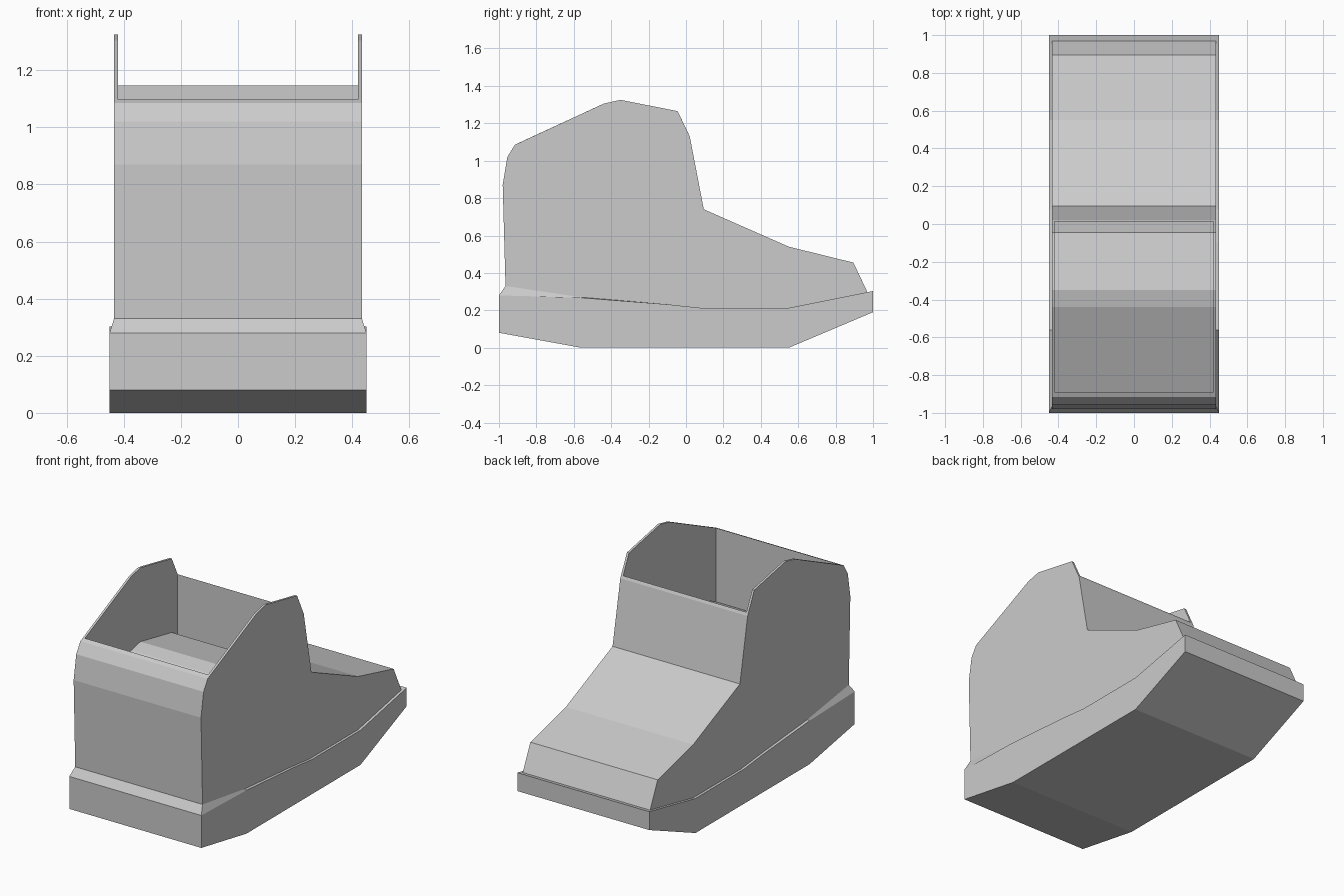
import bpy, bmesh

if "Cube" in bpy.data.objects:
    bpy.data.objects.remove(bpy.data.objects["Cube"])

SOLE_W, UPPER_W, OPEN_W, DEPTH = 0.45, 0.434, 0.42, 0.455

# sole stations: outer y, bottom z, rim z, inner y, inner z
STATIONS = [(-1.0, 0.08, 0.28, -0.965, 0.33),
            (-0.56, 0.0, 0.267, -0.56, 0.27),
            (-0.10, 0.0, 0.232, -0.10, 0.232),
            (0.08, 0.0, 0.213, 0.08, 0.213),
            (0.55, 0.0, 0.213, 0.55, 0.213),
            (1.0, 0.19, 0.303, 0.97, 0.297)]

# side outline (y, z) of the upper, in order from heel to toe
HEEL = [(-0.98, 0.87), (-0.955, 1.02), (-0.915, 1.085)]
COLLAR = [(-0.44, 1.305), (-0.35, 1.325), (-0.045, 1.265)]
TOE = [(0.02, 1.13), (0.095, 0.74), (0.55, 0.54), (0.895, 0.455)]


def finish(name, bm):
    bmesh.ops.recalc_face_normals(bm, faces=bm.faces)
    mesh = bpy.data.meshes.new(name)
    bm.to_mesh(mesh)
    bm.free()
    obj = bpy.data.objects.new(name, mesh)
    bpy.context.collection.objects.link(obj)
    return obj


def row(bm, pts, x, dz=0.0):
    return [bm.verts.new((x, y, z + dz)) for y, z in pts]


def strip(bm, a, b):
    for i in range(len(a) - 1):
        bm.faces.new((a[i], a[i + 1], b[i + 1], b[i]))


# sole: tray with a narrow rim that rises into a bevel at the heel
bm = bmesh.new()
sides = []
for s in (-1, 1):
    bottom = row(bm, [(t[0], t[1]) for t in STATIONS], s * SOLE_W)
    rim = row(bm, [(t[0], t[2]) for t in STATIONS], s * SOLE_W)
    inner = row(bm, [(t[3], t[4]) for t in STATIONS], s * UPPER_W)
    strip(bm, bottom, rim)
    strip(bm, rim, inner)
    sides.append((bottom, rim, inner))
(lb, lr, li), (rb, rr, ri) = sides
strip(bm, lb, rb)
for k in (0, -1):
    bm.faces.new((lb[k], rb[k], rr[k], lr[k]))
    bm.faces.new((lr[k], rr[k], ri[k], li[k]))
finish("sole", bm)

# upper: two flat sides, heel and toe strips, thin collar and sunken insole
base = [(t[3], t[4]) for t in STATIONS]
outline = [base[0]] + HEEL + COLLAR + TOE + [base[-1]]
opening = [(-0.89, 1.097)] + COLLAR + [(0.012, 1.147)]
first = len(HEEL)
last = first + len(opening) - 1

bm = bmesh.new()
sides = []
for s in (-1, 1):
    outer = row(bm, outline, s * UPPER_W)
    under = row(bm, base[1:-1], s * UPPER_W)
    lip = row(bm, opening, s * OPEN_W)
    floor = row(bm, opening, s * OPEN_W, -DEPTH)
    bm.faces.new(outer + under[::-1])
    strip(bm, outer[first:last + 1], lip)
    strip(bm, lip, floor)
    sides.append((outer, lip, floor))
(lo, ll, lf), (ro, rl, rf) = sides
strip(bm, lo[:first + 1], ro[:first + 1])
strip(bm, lo[last:], ro[last:])
strip(bm, lf, rf)
for k, o in ((0, first), (-1, last)):
    bm.faces.new((lo[o], ro[o], rl[k], ll[k]))
    bm.faces.new((ll[k], rl[k], rf[k], lf[k]))
finish("upper", bm)
